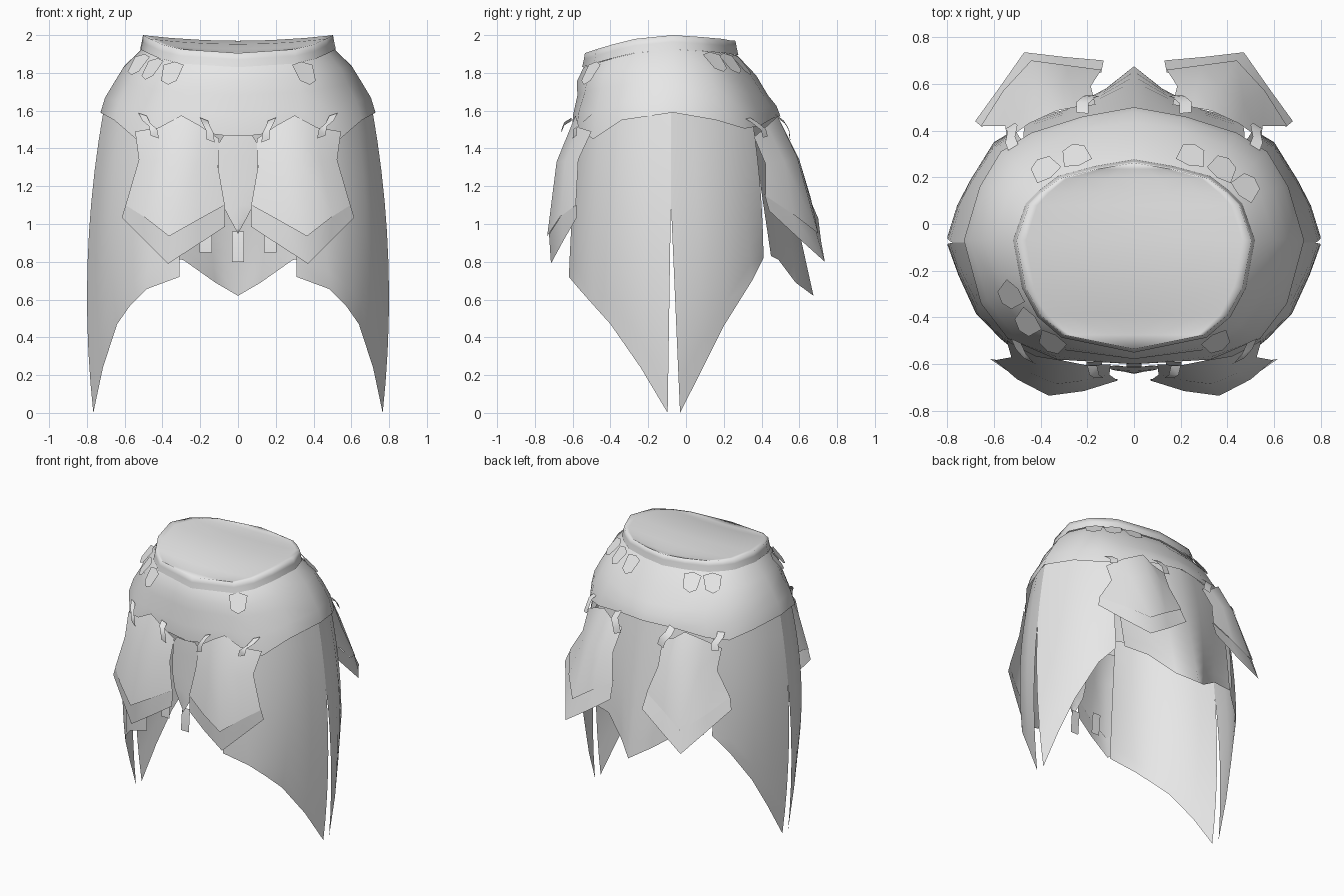
import bpy, bmesh, math
from mathutils import Vector

grey = bpy.data.materials.new("light_grey")
grey.diffuse_color = (0.8, 0.8, 0.8, 1)


def finish(name, bm, mirror=True, angle=60):
    """Turn a bmesh into a smooth object, mirrored across x = 0."""
    bmesh.ops.remove_doubles(bm, verts=bm.verts, dist=0.0005)
    me = bpy.data.meshes.new(name)
    bm.to_mesh(me)
    bm.free()
    me.materials.append(grey)
    ob = bpy.data.objects.new(name, me)
    bpy.context.collection.objects.link(ob)
    bpy.ops.object.select_all(action='DESELECT')
    ob.select_set(True)
    bpy.context.view_layer.objects.active = ob
    bpy.ops.object.shade_smooth_by_angle(angle=math.radians(angle))
    if mirror:
        m = ob.modifiers.new("mirror", 'MIRROR')
        m.merge_threshold = 0.001
    return ob


def sheet(name, columns, mirror=True, angle=60):
    """Surface through columns of points, each running from top to bottom."""
    bm = bmesh.new()
    vs = [[bm.verts.new(p) for p in col] for col in columns]
    for a, b in zip(vs, vs[1:]):
        for r in range(len(a) - 1):
            bm.faces.new((a[r], a[r + 1], b[r + 1], b[r]))
    return finish(name, bm, mirror, angle)


# Waist belt: rim, middle and hem, from front centre round to back centre
rim = [(0, -.535, 1.905), (.3, -.475, 1.925), (.4, -.39, 1.95), (.465, -.27, 1.98), (.503, -.07, 2),
       (.45, .08, 1.99), (.395, .135, 1.985), (.315, .195, 1.98), (.16, .235, 1.972), (0, .262, 1.97)]
middle = [(0, -.575, 1.68), (.33, -.535, 1.70), (.47, -.45, 1.72), (.58, -.3, 1.74), (.655, -.07, 1.75),
          (.59, .15, 1.73), (.51, .26, 1.71), (.39, .34, 1.69), (.2, .41, 1.68), (0, .435, 1.68)]
hem = [(0, -.6, 1.46), (.33, -.58, 1.5), (.54, -.49, 1.45), (.655, -.34, 1.55), (.728, -.07, 1.59),
       (.66, .16, 1.55), (.57, .31, 1.505), (.44, .39, 1.52), (.22, .46, 1.56), (0, .5, 1.57)]
cols, band = [], []
for t, m, h in zip(rim, middle, hem):
    t, m, h = Vector(t), Vector(m), Vector(h)
    out = Vector((t.x, t.y + .14, 0)).normalized()
    edge = t + out * .015 - Vector((0, 0, .075))
    tuck = edge - out * .008
    cols.append([tuck, edge.lerp(m, .5) + out * .015, m, m.lerp(h, .5) + out * .012, h])
    # waistband carries on over the rim as an arched lid that sags towards the middle
    lid = [Vector((t.x * k, t.y, t.z - .06 * t.x * (1 - k * k))) for k in (0, .35, .7, .92)]
    band.append(lid + [t, t + out * .006 - Vector((0, 0, .035)), edge])
belt = sheet("waist_belt", cols)
sheet("waistband_and_lid", band, angle=180)


def drape(top, mid, low, hem_z, rows=11):
    """Curved skirt column through a top, a middle and a hem position."""
    z0, z1, z2 = 1.6, 1.1, hem_z
    out = []
    for i in range(rows):
        z = z0 + (z2 - z0) * i / (rows - 1)
        a = (z - z1) * (z - z2) / ((z0 - z1) * (z0 - z2))
        b = (z - z0) * (z - z2) / ((z1 - z0) * (z1 - z2))
        c = (z - z0) * (z - z1) / ((z2 - z0) * (z2 - z1))
        out.append(Vector((*(a * top[k] + b * mid[k] + c * low[k] for k in (0, 1)), z)))
    return out


def seam(gap):
    """Side seam column, closed above z = 1.12 and opening below it."""
    col = drape((.712, -.08), (.778, -.08), (.766, -.08), 0)
    for p in col:
        p.y += gap * max(0, 1.12 - p.z) / 1.11
    return col


# Side panels, split by a slit
front = [drape((.3, -.555), (.31, -.6), (.31, -.62), .72),
         drape((.42, -.51), (.45, -.565), (.485, -.565), .655),
         drape((.51, -.455), (.56, -.485), (.57, -.49), .57),
         drape((.615, -.33), (.675, -.37), (.64, -.4), .47),
         drape((.68, -.2), (.742, -.21), (.715, -.24), .24),
         seam(-.017)]
back = [seam(.048),
        drape((.68, .03), (.745, .06), (.73, .09), .24),
        drape((.63, .14), (.69, .18), (.68, .2), .46),
        drape((.55, .27), (.605, .315), (.6, .35), .70),
        drape((.47, .345), (.505, .40), (.5, .41), .82)]
sheet("front_skirt_panel", front)
sheet("rear_skirt_panel", back)

# Centre back panel with a pointed hem
sheet("back_panel", [drape((.47, .335), (.47, .41), (.46, .45), .83),
                     drape((.32, .385), (.31, .46), (.29, .49), .81),
                     drape((.15, .435), (.15, .53), (.12, .58), .69),
                     drape((0, .465), (0, .57), (0, .675), .62)])

# Hanging hip plates: inner, ridge and outer columns with a flared lower border
front_plate = [
    [(.10, -.6, 1.45), (.105, -.645, 1.3), (.07, -.67, 1.1)],
    [(.20, -.605, 1.52), (.215, -.67, 1.32), (.215, -.715, 1.02)],
    [(.30, -.585, 1.575), (.33, -.685, 1.33), (.365, -.735, .935)],
    [(.42, -.565, 1.51), (.44, -.64, 1.33), (.50, -.665, 1.04)],
    [(.545, -.5, 1.49), (.525, -.57, 1.34), (.595, -.583, 1.1)]]
front_border = [
    [(.07, -.662, 1.11), (.07, -.67, .985)],
    [(.215, -.707, 1.03), (.215, -.70, .89)],
    [(.365, -.725, .945), (.37, -.715, .79)],
    [(.50, -.658, 1.05), (.49, -.65, .91)],
    [(.595, -.58, 1.1), (.615, -.578, 1.035)]]
rear_plate = [
    [(.545, .36, 1.46), (.55, .42, 1.32), (.655, .42, 1.15)],
    [(.45, .43, 1.52), (.47, .52, 1.33), (.56, .57, 1.05)],
    [(.33, .485, 1.57), (.37, .59, 1.35), (.44, .70, .95)],
    [(.25, .5, 1.51), (.27, .6, 1.34), (.29, .68, 1.05)],
    [(.165, .51, 1.48), (.185, .59, 1.32), (.14, .66, 1.14)]]
rear_border = [
    [(.65, .415, 1.16), (.68, .44, 1.07)],
    [(.555, .562, 1.06), (.575, .585, .935)],
    [(.435, .688, .96), (.47, .735, .80)],
    [(.29, .668, 1.06), (.30, .715, .91)],
    [(.14, .648, 1.15), (.13, .70, 1.03)]]
for name, cols in (("front_hip_plate", front_plate), ("front_plate_border", front_border),
                   ("rear_hip_plate", rear_plate), ("rear_plate_border", rear_border)):
    sheet(name, cols)

# Leaf-shaped centre front plate (right half, mirrored)
leaf = [(1.47, .075), (1.43, .1), (1.36, .105), (1.2, .1), (1.1, .08), (1.03, .045), (.95, .001)]
sheet("front_leaf_plate", [[(0, -.615 - (1.47 - z) * .06, z) for z, w in leaf],
                           [(w, -.605 - (1.47 - z) * .06, z) for z, w in leaf]])


def strip(name, path, side, width, mirror=True):
    """Bent flat strap following a path."""
    s = Vector(side).normalized() * width / 2
    return sheet(name, [[Vector(p) - s for p in path], [Vector(p) + s for p in path]], mirror)


# Straps joining the plates to the belt
strip("front_inner_strap", [(.18, -.605, 1.555), (.17, -.645, 1.53), (.15, -.66, 1.49), (.145, -.66, 1.44)],
      (1, 0, .4), .045)
strip("front_outer_strap", [(.505, -.5, 1.58), (.485, -.545, 1.54), (.45, -.585, 1.51), (.44, -.59, 1.46)],
      (.85, .4, .3), .05)
strip("rear_outer_strap", [(.53, .42, 1.46), (.52, .41, 1.5), (.53, .36, 1.54), (.51, .31, 1.57)],
      (-.8, .5, .1), .05)
strip("rear_inner_strap", [(.175, .55, 1.45), (.19, .545, 1.5), (.22, .52, 1.54), (.22, .475, 1.575)],
      (-1, -.1, .3), .055)

# Small tabs hanging in the front opening
strip("centre_tab", [(0, -.6, .96), (0, -.61, .92), (0, -.62, .80)], (1, 0, 0), .065, False)
strip("side_tab", [(.17, -.59, 1.0), (.17, -.6, .95), (.17, -.605, .85)], (1, 0, 0), .065)

# Pointed pouch flaps lying on the belt
bpy.context.view_layer.update()
spots = [(.35, -.5, 1.795), (-.35, -.5, 1.795), (-.455, -.42, 1.82), (-.525, -.3, 1.84),
         (.25, .3, 1.85), (-.25, .3, 1.85), (.38, .235, 1.85), (-.38, .235, 1.85), (.475, .15, 1.85)]
for x, y, z in spots:
    ok, loc, nor, _ = belt.closest_point_on_mesh(Vector((abs(x), y, z)))
    out = Vector((loc.x, loc.y + .14, 0)).normalized()
    if nor.dot(out) < 0:
        nor = -nor
    if x < 0:
        loc.x, nor.x = -loc.x, -nor.x
    right = Vector((0, 0, 1)).cross(nor).normalized()
    up = nor.cross(right)
    bm = bmesh.new()
    flap = [(-.062, .05), (-.045, -.05), (.005, -.075), (.05, -.05), (.062, .05), (0, .07)]
    bm.faces.new([bm.verts.new(loc + nor * .014 + right * a + up * b) for a, b in flap])
    finish("pouch_flap", bm, False, 30)
